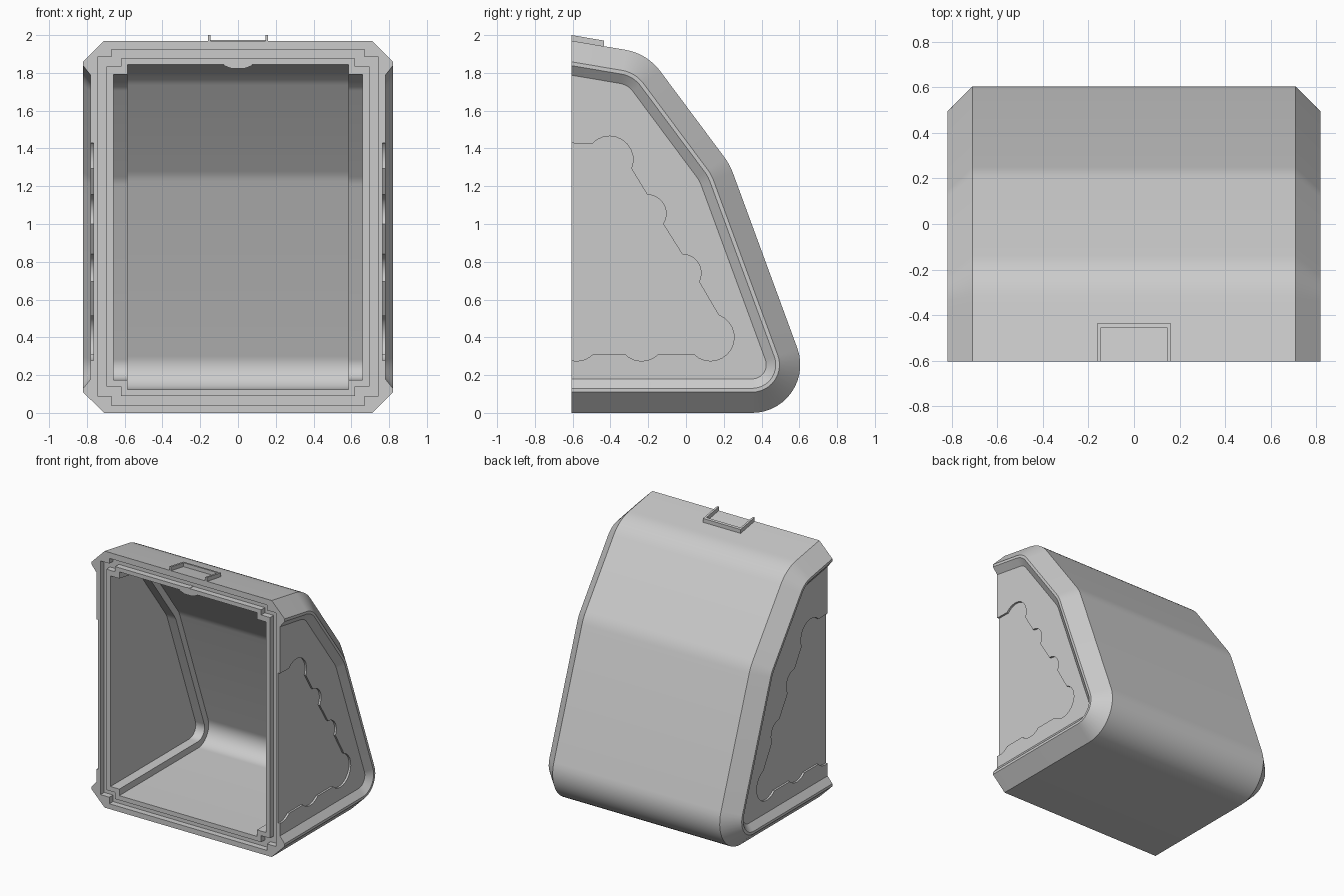
import bpy, bmesh
from math import sin, cos, radians

cube = bpy.data.objects.get("Cube")
if cube:
    bpy.data.objects.remove(cube)

FRONT = -0.605
grey = bpy.data.materials.new("plain grey")
grey.use_nodes = True
grey.diffuse_color = (0.6, 0.6, 0.6, 1)
grey.node_tree.nodes["Principled BSDF"].inputs["Base Color"].default_value = (0.6, 0.6, 0.6, 1)


def arc(cy, cz, r, a0, a1, n=10):
    angles = [radians(a0 + (a1 - a0) * i / n) for i in range(n + 1)]
    return [(cy + r * cos(a), cz + r * sin(a)) for a in angles]


def side_profile(inset, front=FRONT):
    """Rounded side outline (y, z), shrunk by inset and open to the front."""
    top = 1.97 - 0.17 * (front - FRONT) - inset * 1.014
    return ([(front, inset)]
            + arc(0.35, 0.255, 0.255 - inset, -90, 20.2, 14)
            + arc(-0.07, 1.151, 0.34 - inset, 20.2, 36.7, 5)
            + arc(-0.369, 1.636, 0.29 - inset, 36.7, 80.35, 8)
            + [(front, top)])


def loft(name, sections, closed=False):
    """Skin equal-length loops of 3D points; cap the ends or join them round."""
    bm = bmesh.new()
    loops = [[bm.verts.new(p) for p in s] for s in sections]
    pairs = list(zip(loops, loops[1:]))
    if closed:
        pairs.append((loops[-1], loops[0]))
    else:
        bm.faces.new(loops[0])
        bm.faces.new(loops[-1])
    for a, b in pairs:
        for i in range(len(a)):
            j = (i + 1) % len(a)
            bm.faces.new((a[i], a[j], b[j], b[i]))
    bmesh.ops.recalc_face_normals(bm, faces=bm.faces)
    mesh = bpy.data.meshes.new(name)
    bm.to_mesh(mesh)
    bm.free()
    mesh.materials.append(grey)
    obj = bpy.data.objects.new(name, mesh)
    bpy.context.collection.objects.link(obj)
    return obj


def across(x, outline):
    return [(x, y, z) for y, z in outline]


def activate(obj):
    bpy.ops.object.select_all(action='DESELECT')
    obj.select_set(True)
    bpy.context.view_layer.objects.active = obj


def cut(obj, cutter):
    mod = obj.modifiers.new("cut", 'BOOLEAN')
    mod.operation, mod.solver, mod.object = 'DIFFERENCE', 'EXACT', cutter
    activate(obj)
    bpy.ops.object.modifier_apply(modifier=mod.name)
    bpy.data.objects.remove(cutter)


# Housing with chamfered side rims
shell = loft("housing", [across(x, side_profile(d)) for x, d in
                         ((-0.82, 0.11), (-0.71, 0), (0.71, 0), (0.82, 0.11))])

# Stepped hollow, open at the front
for half, inset in ((0.66, 0.175), (0.585, 0.125)):
    cut(shell, loft("hollow", [across(x, side_profile(inset, -0.7)) for x in (-half, half)]))

# Sunken side panels, each with a scalloped recess
scallop = ([(-0.7, 1.43)]
           + arc(-0.405, 1.34, 0.125, 137, -22)
           + arc(-0.205, 1.055, 0.1, 90, -33)
           + arc(-0.02, 0.74, 0.1, 90, -27)
           + arc(0.13, 0.4, 0.125, 70, -135, 14)
           + arc(-0.235, 0.4, 0.125, -45, -135)
           + arc(-0.58, 0.4, 0.125, -45, -100, 6)
           + [(-0.7, 0.277)])
for s in (-1, 1):
    cut(shell, loft("panel", [across(s * x, side_profile(d, -0.7))
                              for x, d in ((0.78, 0.18), (0.836, 0.11))]))
    cut(shell, loft("recess", [across(s * x, scallop) for x in (0.765, 0.83)]))


# Seal groove following the stepped opening
def stepped_ring(y, o):
    n, w = 0.585 + o, 0.66 + o
    low, high = (0.125 - o, 0.175 - o), (1.84 + o, 1.80 + o)
    right = [(n, low[0]), (n, low[1]), (w, low[1]), (w, high[1]), (n, high[1]), (n, high[0])]
    return [(x, y, z) for x, z in right + [(-x, z) for x, z in reversed(right)]]


cut(shell, loft("groove", [stepped_ring(-0.7, 0.035), stepped_ring(-0.7, 0.085),
                           stepped_ring(-0.56, 0.085), stepped_ring(-0.56, 0.035)], closed=True))
activate(shell)
bpy.ops.object.shade_smooth_by_angle(angle=radians(25))

# Raised U-shaped clip on the top
outer, inner, back = 0.16, 0.145, -0.435
u_shape = [(-outer, FRONT), (-outer, back), (outer, back), (outer, FRONT),
           (inner, FRONT), (inner, back - 0.02), (-inner, back - 0.02), (-inner, FRONT)]
loft("top_clip", [[(x, y, 1.97 - 0.17 * (y - FRONT) + h) for x, y in u_shape]
                  for h in (-0.01, 0.03)])

# Small catch under the top edge of the opening
half = [(0.012, 1.878), (0.02, 1.855), (0.075, 1.845), (0.075, 1.838), (0.03, 1.822)]
catch = half + [(-x, z) for x, z in reversed(half)]
loft("catch", [[(x, y, z) for x, z in catch] for y in (FRONT, -0.55)])
